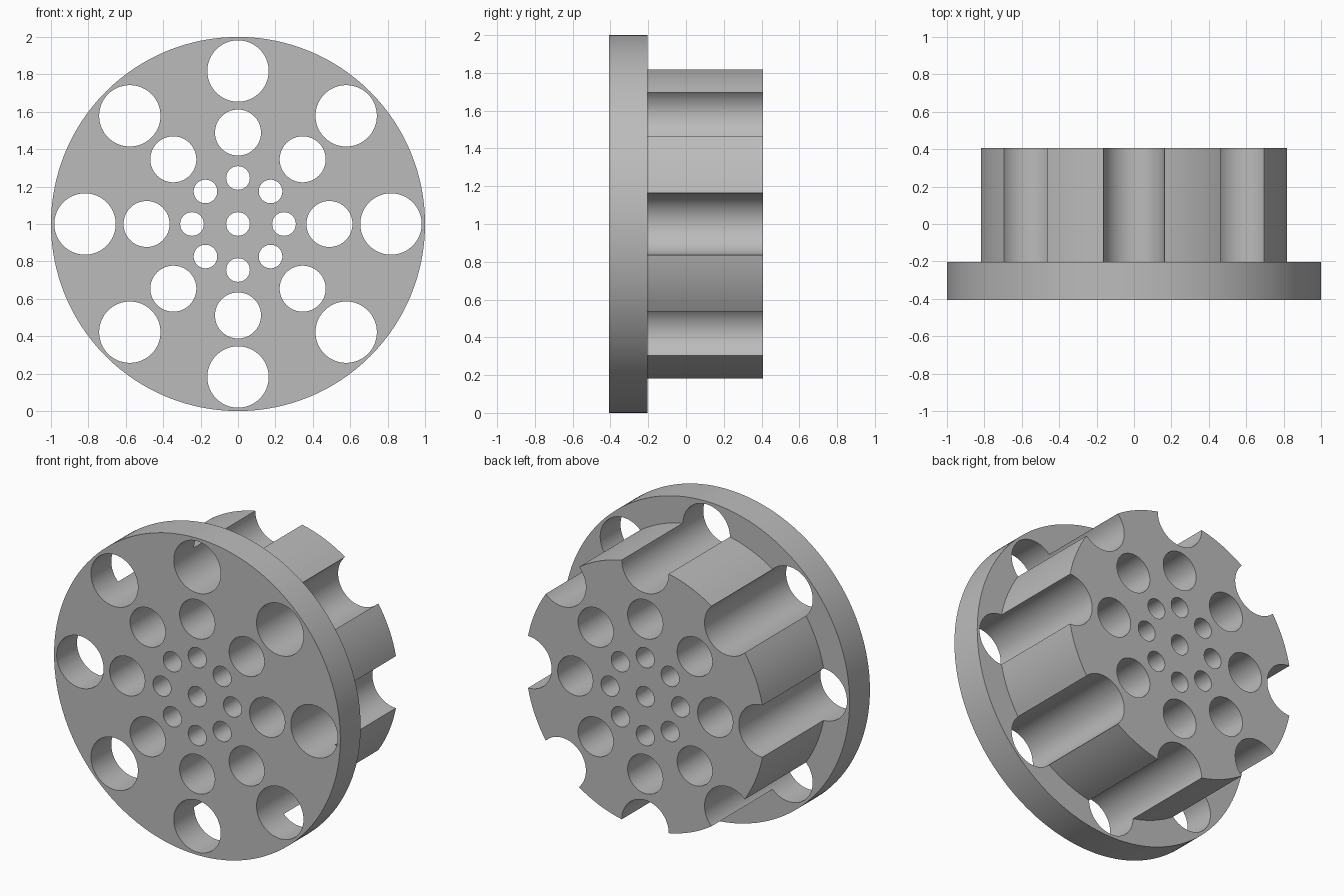
import bpy
import bmesh
from math import cos, sin, tau, radians
from mathutils import Matrix

default = bpy.data.objects.get("Cube")
if default:
    bpy.data.objects.remove(default)

FRONT, STEP, BACK = -0.407, -0.204, 0.407
FLANGE_R, HUB_R = 1.0, 0.835
CENTRE_Z = 1.0

metal = bpy.data.materials.new("plain grey")
metal.use_nodes = True
grey = (0.5, 0.5, 0.5, 1)
metal.diffuse_color = grey
metal.node_tree.nodes["Principled BSDF"].inputs["Base Color"].default_value = grey


def make_object(name, bm):
    bmesh.ops.recalc_face_normals(bm, faces=bm.faces)
    mesh = bpy.data.meshes.new(name)
    bm.to_mesh(mesh)
    bm.free()
    mesh.materials.append(metal)
    obj = bpy.data.objects.new(name, mesh)
    bpy.context.collection.objects.link(obj)
    return obj


def turned_body(name, profile, sides):
    """Lathe (radius, y) points around the y axis and cap both ends."""
    bm = bmesh.new()
    rings = []
    for radius, y in profile:
        rings.append([bm.verts.new((radius * cos(tau * i / sides), y,
                                    CENTRE_Z + radius * sin(tau * i / sides)))
                      for i in range(sides)])
    for a, b in zip(rings, rings[1:]):
        for i in range(sides):
            j = (i + 1) % sides
            bm.faces.new((a[i], a[j], b[j], b[i]))
    bm.faces.new(rings[0])
    bm.faces.new(rings[-1])
    return make_object(name, bm)


def add_drill(bm, x, z, radius, sides):
    matrix = Matrix.Translation((x, 0, CENTRE_Z + z)) @ Matrix.Rotation(radians(90), 4, "X")
    bmesh.ops.create_cone(bm, cap_ends=True, segments=sides, radius1=radius,
                          radius2=radius, depth=1.2, matrix=matrix)


# Wide flange stepping down to a thick hub
body = turned_body("flanged_hub", [(FLANGE_R, FRONT), (FLANGE_R, STEP),
                                   (HUB_R, STEP), (HUB_R, BACK)], 128)

# Centre bore and three rings of eight holes; the outer ring scallops the hub
bm = bmesh.new()
add_drill(bm, 0, 0, 0.063, 48)
for ring_r, hole_r in ((0.246, 0.063), (0.489, 0.123), (0.818, 0.164)):
    for k in range(8):
        a = tau * k / 8
        add_drill(bm, ring_r * cos(a), ring_r * sin(a), hole_r, 64)
drills = make_object("hole_cutter", bm)
drills.hide_render = True

cut = body.modifiers.new("holes", "BOOLEAN")
cut.operation = "DIFFERENCE"
cut.solver = "EXACT"
cut.object = drills

bpy.ops.object.select_all(action="DESELECT")
body.select_set(True)
bpy.context.view_layer.objects.active = body
bpy.ops.object.modifier_apply(modifier=cut.name)
bpy.data.objects.remove(drills)

# Smooth round walls, crisp rims
bpy.ops.object.shade_smooth_by_angle(angle=radians(30))
